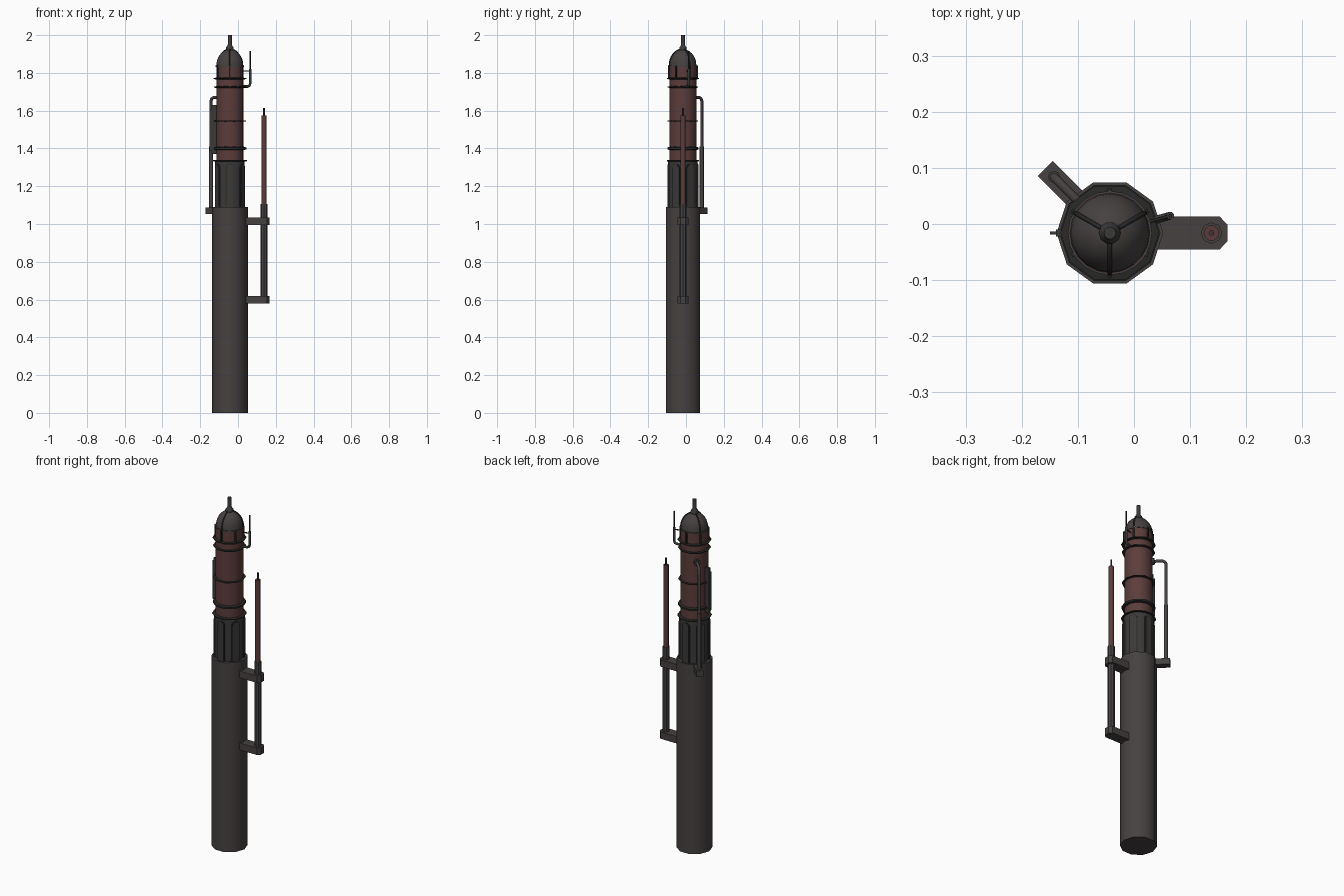
import bpy, bmesh
from math import sin, cos, pi, radians
from mathutils import Matrix, Vector

if "Cube" in bpy.data.objects:
    bpy.data.objects.remove(bpy.data.objects["Cube"])

CX, CY = -0.043, -0.016      # tower axis


def material(name, rgb):
    m = bpy.data.materials.new(name)
    m.use_nodes = True
    m.diffuse_color = (*rgb, 1)
    m.node_tree.nodes["Principled BSDF"].inputs["Base Color"].default_value = (*rgb, 1)
    return m


GREY = material("warm grey", (0.062, 0.053, 0.053))
DARK = material("dark grey", (0.043, 0.041, 0.040))
RED = material("dull red", (0.105, 0.046, 0.043))
TRIM = material("trim black", (0.022, 0.022, 0.021))


def finish(name, bm, mat, smooth=None):
    bmesh.ops.recalc_face_normals(bm, faces=bm.faces)
    me = bpy.data.meshes.new(name)
    bm.to_mesh(me)
    bm.free()
    me.materials.append(mat)
    ob = bpy.data.objects.new(name, me)
    bpy.context.collection.objects.link(ob)
    if smooth:
        bpy.ops.object.select_all(action='DESELECT')
        ob.select_set(True)
        bpy.context.view_layer.objects.active = ob
        bpy.ops.object.shade_smooth_by_angle(angle=radians(smooth))
    return ob


def lathe(name, profile, mat, sides=10, x=CX, y=CY, smooth=40):
    """Spin a list of (radius, height) around a vertical axis, capping the ends."""
    bm = bmesh.new()
    rings = [[bm.verts.new((x + r * cos(2 * pi * i / sides), y + r * sin(2 * pi * i / sides), z))
              for i in range(sides)] for r, z in profile]
    for a, b in zip(rings, rings[1:]):
        for i in range(sides):
            j = (i + 1) % sides
            bm.faces.new((a[i], a[j], b[j], b[i]))
    bm.faces.new(rings[0])
    bm.faces.new(rings[-1])
    return finish(name, bm, mat, smooth)


def prism(name, outline, lo, hi, mat, matrix):
    """Extrude a 2D outline from lo to hi, then place it."""
    bm = bmesh.new()
    base = bm.faces.new([bm.verts.new((u, v, lo)) for u, v in outline])
    out = bmesh.ops.extrude_face_region(bm, geom=[base])
    bmesh.ops.translate(bm, vec=(0, 0, hi - lo),
                        verts=[g for g in out["geom"] if isinstance(g, bmesh.types.BMVert)])
    bm.transform(matrix)
    return finish(name, bm, mat)


def tube(name, points, radius, mat, res=2):
    cu = bpy.data.curves.new(name, 'CURVE')
    cu.dimensions = '3D'
    cu.bevel_depth, cu.bevel_resolution, cu.use_fill_caps = radius, res, True
    sp = cu.splines.new('POLY')
    sp.points.add(len(points) - 1)
    for p, co in zip(sp.points, points):
        p.co = (*co, 1)
    cu.materials.append(mat)
    ob = bpy.data.objects.new(name, cu)
    bpy.context.collection.objects.link(ob)
    return ob


def around(deg, r, z):
    a = radians(deg)
    return Vector((CX + r * cos(a), CY + r * sin(a), z))


def turned(deg):
    return Matrix.Translation((CX, CY, 0)) @ Matrix.Rotation(radians(deg), 4, 'Z')


def rect(u0, u1, half):
    return [(u0, -half), (u1, -half), (u1, half), (u0, half)]


# Stacked tower body
lathe("tower_base", [(0.095, 0), (0.095, 1.09)], GREY)
lathe("tower_neck", [(0.078, 1.08), (0.078, 1.335)], DARK, 20)
lathe("tower_upper", [(0.072, 1.33), (0.072, 1.84)], RED, 20)

# Thin rings
for n, (z, r, h) in enumerate([(1.335, 0.09, 0.01), (1.40, 0.087, 0.02), (1.545, 0.085, 0.008),
                               (1.725, 0.085, 0.01), (1.77, 0.088, 0.01)]):
    lathe(f"ring_{n + 1}", [(0.07, z - h / 2), (r, z - h / 4), (r, z + h / 4), (0.07, z + h / 2)], TRIM)

# Dome with ribs, cage posts and finial
dome = [(0.071 * cos(radians(t)), 1.84 + 0.085 * sin(radians(t))) for t in range(0, 85, 12)]
lathe("dome", [(0.075, 1.832), (0.075, 1.84)] + dome, GREY, 20)
lathe("finial", [(0.02, 1.915), (0.02, 1.935), (0.013, 1.943), (0.011, 1.95), (0.011, 2.0)], DARK)
for k in range(3):
    arc = [around(30 + 120 * k, 0.072 * cos(radians(t)), 1.84 + 0.086 * sin(radians(t)))
           for t in range(0, 81, 10)]
    tube(f"dome_rib_{k + 1}", arc, 0.004, TRIM, 1)
for k in range(6):
    prism(f"cage_post_{k + 1}", rect(0.066, 0.079, 0.004), 1.77, 1.84, TRIM, turned(30 + 60 * k))

# Arched panels around the neck: dark frame with a lighter inset plate
def arch(half, top):
    return [(-half, 1.09), (half, 1.09)] + [
        (half * cos(radians(t)), top - half + half * sin(radians(t))) for t in range(0, 181, 20)]


for k in range(6):
    upright = turned(30 + 60 * k) @ Matrix(((0, 0, 1, 0), (1, 0, 0, 0), (0, 1, 0, 0), (0, 0, 0, 1)))
    prism(f"arch_frame_{k + 1}", arch(0.023, 1.32), 0.07, 0.079, TRIM, upright)
    prism(f"arch_panel_{k + 1}", arch(0.019, 1.315), 0.07, 0.081, DARK, upright)

# Side mast on two chamfered brackets
MX = 0.138
for label, z in (("lower", 0.58), ("upper", 0.995)):
    plate = [(0.03, -0.029), (0.153, -0.029), (0.167, -0.014),
             (0.167, 0.014), (0.153, 0.029), (0.03, 0.029)]
    prism(f"mast_bracket_{label}", plate, z, z + 0.04, GREY, Matrix.Translation((0, CY, 0)))
lathe("mast_sleeve", [(0.019, 0.6), (0.019, 1.105)], GREY, 8, MX)
lathe("mast_rod", [(0.014, 1.1), (0.014, 1.575)], RED, 10, MX)
lathe("mast_tip", [(0.005, 1.57), (0.005, 1.615)], DARK, 8, MX)

# Rear pipe on a small bracket, bending into the tower
P = 0.141
prism("pipe_bracket", rect(0.08, 0.163, 0.019), 1.052, 1.087, GREY, turned(135))
tube("pipe_lower", [around(135, P, 1.08), around(135, P, 1.41)], 0.011, GREY)
tube("pipe_upper", [around(135, P, 1.40), around(135, P, 1.652), around(135, P - 0.006, 1.664),
                    around(135, P - 0.018, 1.67), around(135, 0.065, 1.67)], 0.008, GREY)
tube("pipe_flange", [around(135, 0.068, 1.67), around(135, 0.082, 1.67)], 0.018, DARK, 3)

# Vertical fin on the right side
prism("side_fin", rect(-0.107, -0.066, 0.003), 1.39, 1.61, DARK, turned(0))
prism("side_fin_foot", rect(-0.096, -0.066, 0.006), 1.37, 1.63, DARK, turned(0))

# Hooked aerial near the top
A, R = 16, 0.112
tube("aerial_arm", [around(A, 0.06, 1.728), around(A, R - 0.014, 1.728), around(A, R - 0.004, 1.733),
                    around(A, R, 1.745), around(A, R, 1.82)], 0.007, DARK)
tube("aerial_whip", [around(A, R, 1.81), around(A, R, 1.915)], 0.0035, TRIM, 1)
tube("aerial_brace", [around(A, 0.065, 1.81), around(A, R, 1.81)], 0.003, TRIM, 1)
